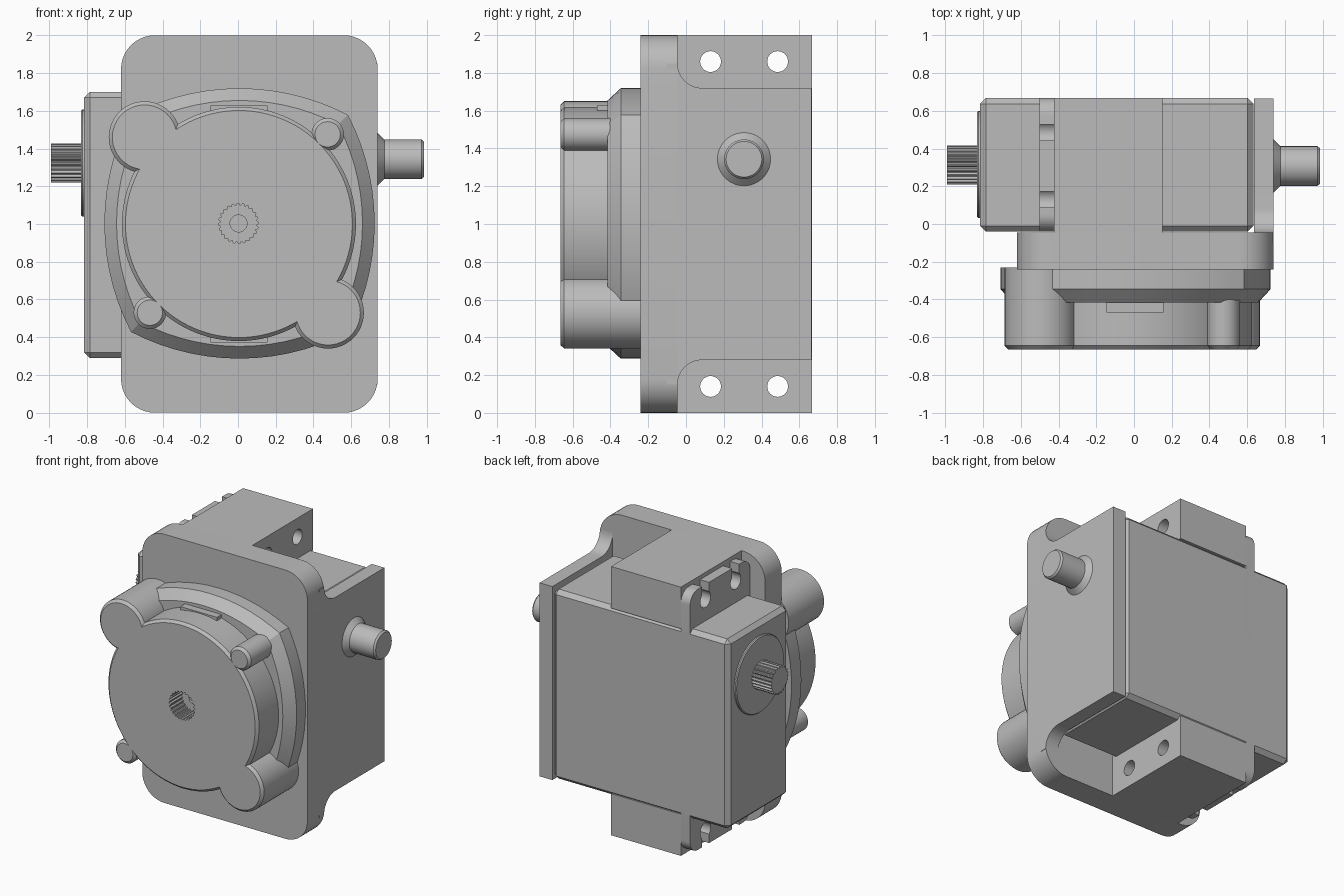
import bpy, bmesh
from math import sin, cos, pi, radians, sqrt, asin

if "Cube" in bpy.data.objects:
    bpy.data.objects.remove(bpy.data.objects["Cube"], do_unlink=True)

GREY = (0.5, 0.5, 0.5, 1)
mat = bpy.data.materials.new("plain grey")
mat.use_nodes = True
mat.diffuse_color = GREY
mat.node_tree.nodes["Principled BSDF"].inputs["Base Color"].default_value = GREY


def loft(name, axis, outline, stations, centre=(0, 0)):
    """Sweep an outline along x or y; stations are (position, scale) pairs."""
    bm = bmesh.new()
    rings = []
    for pos, s in stations:
        ring = []
        for u, v in outline:
            u, v = centre[0] + u * s, centre[1] + v * s
            ring.append(bm.verts.new((pos, u, v) if axis == "x" else (u, pos, v)))
        rings.append(ring)
    n = len(outline)
    for a, b in zip(rings, rings[1:]):
        for i in range(n):
            j = (i + 1) % n
            bm.faces.new((a[i], a[j], b[j], b[i]))
    bm.faces.new(rings[0])
    bm.faces.new(rings[-1])
    bmesh.ops.recalc_face_normals(bm, faces=bm.faces)
    me = bpy.data.meshes.new(name)
    bm.to_mesh(me)
    bm.free()
    me.materials.append(mat)
    ob = bpy.data.objects.new(name, me)
    bpy.context.collection.objects.link(ob)
    return ob


def activate(ob):
    bpy.ops.object.select_all(action="DESELECT")
    ob.select_set(True)
    bpy.context.view_layer.objects.active = ob


def smooth(ob):
    activate(ob)
    bpy.ops.object.shade_smooth_by_angle(angle=radians(25))
    return ob


def cut(ob, cutter):
    mod = ob.modifiers.new("cut", "BOOLEAN")
    mod.operation = "DIFFERENCE"
    mod.solver = "EXACT"
    mod.object = cutter
    activate(ob)
    bpy.ops.object.modifier_apply(modifier=mod.name)
    bpy.data.objects.remove(cutter, do_unlink=True)


def box(name, x, y, z, bevel=0):
    ob = loft(name, "x", [(y[0], z[0]), (y[1], z[0]), (y[1], z[1]), (y[0], z[1])],
              [(x[0], 1), (x[1], 1)])
    if bevel:
        mod = ob.modifiers.new("chamfer", "BEVEL")
        mod.width = bevel
        mod.segments = 1
        activate(ob)
        bpy.ops.object.modifier_apply(modifier=mod.name)
    return ob


def circle(r, n=64):
    return [(r * cos(2 * pi * i / n), r * sin(2 * pi * i / n)) for i in range(n)]


def spline(r_out, r_in, teeth=24):
    pts = []
    for i in range(teeth * 4):
        r = r_out if i % 4 < 2 else r_in
        a = 2 * pi * i / (teeth * 4)
        pts.append((r * cos(a), r * sin(a)))
    return pts


def rounded_rect(u0, u1, v0, v1, r, n=10):
    pts = []
    corners = [(u1 - r, v1 - r), (u0 + r, v1 - r), (u0 + r, v0 + r), (u1 - r, v0 + r)]
    for k, (cu, cv) in enumerate(corners):
        for i in range(n + 1):
            a = pi / 2 * (k + i / n)
            pts.append((cu + r * cos(a), cv + r * sin(a)))
    return pts


def bulged_square(corner, reach, n=14):
    """Square with four outward-curved sides."""
    sag = reach - corner
    rad = (corner ** 2 + sag ** 2) / (2 * sag)
    half = asin(corner / rad)
    pts = []
    for k in range(4):
        for i in range(n):
            a = -half + 2 * half * i / n
            u, v = reach - rad + rad * cos(a), rad * sin(a)
            q = k * pi / 2
            pts.append((u * cos(q) - v * sin(q), u * sin(q) + v * cos(q)))
    return pts


# Front mounting plate
smooth(loft("front_plate", "y", rounded_rect(-0.62, 0.74, 0, 2, 0.18),
            [(-0.24, 1), (-0.045, 1)]))

# Side plate, flared into the front plate by concave fillets
F = 0.13
arc = [(0.085 - F * cos(pi / 2 * i / 10), 0.85 - F * sin(pi / 2 * i / 10)) for i in range(11)]
upper = [(-0.1, 0.85)] + arc + [(0.665, 0.72)]
profile = [(y, 1 + z) for y, z in upper] + [(y, 1 - z) for y, z in reversed(upper)]
smooth(loft("side_plate", "x", profile, [(0.635, 1), (0.74, 1)]))

# Motor body
box("motor_body", (-0.815, 0.632), (-0.04, 0.667), (0.29, 1.70), 0.03)

# Slotted mounting ears of the motor
ears = loft("mounting_ears", "x", rounded_rect(-0.04, 0.667, 0.03, 1.97, 0.09),
            [(-0.5, 1), (-0.425, 1)])

# Mounting blocks, top and bottom, with screw holes
for label, side in (("top", 1), ("bottom", -1)):
    block = box(label + "_mounting_block", (-0.425, 0.15), (-0.06, 0.667),
                sorted((1 + side * 0.69, 1 + side)))
    for y in (0.13, 0.485):
        z = 1 + side * 0.86
        cut(block, loft("hole_cutter", "x", circle(0.055, 32), [(-0.6, 1), (0.3, 1)], (y, z)))
        cut(ears, loft("hole_cutter", "x", circle(0.06, 32), [(-0.6, 1), (-0.3, 1)], (y, z)))
        cut(ears, box("slot_cutter", (-0.6, -0.3), (y - 0.042, y + 0.042),
                      sorted((z, z + side * 0.3))))
    smooth(block)
smooth(ears)

# Output collar and splined shaft
smooth(loft("shaft_collar", "x", circle(0.283), [(-0.832, 0.98), (-0.825, 1), (-0.80, 1)],
            (0.315, 1.323)))
loft("splined_shaft", "x", spline(0.104, 0.092), [(-0.99, 1), (-0.8, 1)], (0.313, 1.323))

# Pivot pin with flared base
smooth(loft("pivot_pin", "x", circle(0.105, 48),
            [(0.72, 1.34), (0.74, 1.34), (0.775, 1), (0.972, 1), (0.985, 0.9)], (0.307, 1.343)))

# Curved square base of the front housing
smooth(loft("housing_base", "y", bulged_square(0.575, 0.716),
            [(-0.23, 1), (-0.345, 1), (-0.415, 0.91)], (0.008, 1.003)))

# Round front housing with splined socket
housing = loft("round_housing", "y", circle(0.62, 96),
               [(-0.40, 1), (-0.645, 1), (-0.664, 0.97)], (0.005, 1))
cut(housing, loft("socket_cutter", "y", spline(0.106, 0.096), [(-0.8, 1), (-0.52, 1)], (0.003, 1.003)))
cut(housing, loft("pilot_cutter", "y", circle(0.045, 32), [(-0.6, 1), (-0.43, 1)], (0.003, 1.003)))
smooth(housing)

# Corner lobes around the housing
lobes = [("large_upper_lobe", -0.495, 1.46, 0.19), ("large_lower_lobe", 0.477, 0.53, 0.19),
         ("small_upper_lobe", 0.475, 1.475, 0.086), ("small_lower_lobe", -0.467, 0.53, 0.086)]
for name, x, z, r in lobes:
    smooth(loft(name, "y", circle(r, 48),
                [(-0.23, 1), (-0.645, 1), (-0.664, 1 - 0.019 / r)], (x, z)))

# Small locating tabs at the top and bottom of the housing
for label, side in (("top", 1), ("bottom", -1)):
    box(label + "_tab", (-0.145, 0.155), (-0.47, -0.40),
        sorted((1 + side * 0.55, 1 + side * 0.628)))
